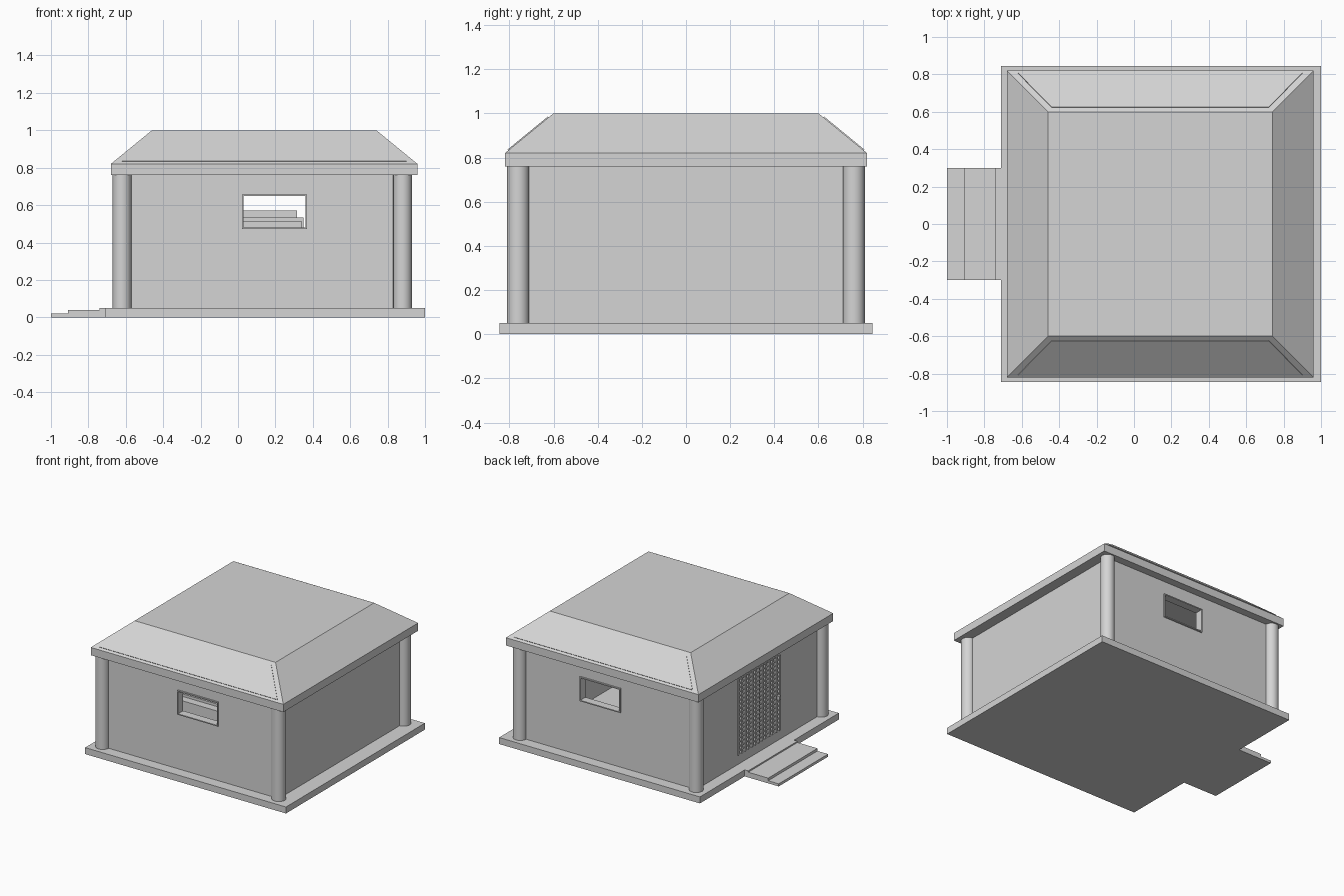
import bpy, bmesh
from mathutils import Vector

cube = bpy.data.objects.get("Cube")
if cube:
    bpy.data.objects.remove(cube, do_unlink=True)

GREY = (0.66, 0.66, 0.66, 1)
mat = bpy.data.materials.new("light grey")
mat.use_nodes = True
mat.diffuse_color = GREY
mat.node_tree.nodes["Principled BSDF"].inputs["Base Color"].default_value = GREY


def finish(name, bm):
    bmesh.ops.recalc_face_normals(bm, faces=bm.faces)
    mesh = bpy.data.meshes.new(name)
    bm.to_mesh(mesh)
    bm.free()
    mesh.materials.append(mat)
    obj = bpy.data.objects.new(name, mesh)
    bpy.context.collection.objects.link(obj)
    return obj


def add_box(bm, x, y, z):
    """Box from (min, max) pairs on each axis."""
    verts = bmesh.ops.create_cube(bm, size=1)["verts"]
    for v in verts:
        v.co = Vector([(lo + hi) / 2 + c * (hi - lo) for c, (lo, hi) in zip(v.co, (x, y, z))])
    return verts


def boxes(name, *parts):
    bm = bmesh.new()
    for part in parts:
        add_box(bm, *part)
    return finish(name, bm)


def cut(obj, cutter):
    mod = obj.modifiers.new("opening", "BOOLEAN")
    mod.operation = "DIFFERENCE"
    mod.solver = "EXACT"
    mod.object = cutter
    bpy.context.view_layer.objects.active = obj
    bpy.ops.object.modifier_apply(modifier=mod.name)
    bpy.data.objects.remove(cutter, do_unlink=True)


# Foundation and entrance steps
boxes("foundation", ((-0.71, 1.0), (-0.845, 0.845), (0, 0.05)))
STEP_Y = (-0.3, 0.3)
boxes("entrance_steps",
      ((-1.0, -0.91), STEP_Y, (0, 0.02)),
      ((-0.91, -0.74), STEP_Y, (0, 0.04)),
      ((-0.74, -0.70), STEP_Y, (0, 0.0505)))

# Hollow walls with a window front and back, and a doorway
X0, X1, Y1, T = -0.62, 0.88, 0.76, 0.05
WIN_X, WIN_Z = (0.03, 0.36), (0.48, 0.65)
DOOR_Y, DOOR_Z = (-0.25, 0.25), (0.12, 0.70)
walls = boxes("walls", ((X0, X1), (-Y1, Y1), (0.045, 0.765)))
cut(walls, boxes("room_cutter", ((X0 + T, X1 - T), (T - Y1, Y1 - T), (0.0, 0.9))))
cut(walls, boxes("window_cutter", (WIN_X, (-1, 1), WIN_Z)))
cut(walls, boxes("door_cutter", ((X0 - 0.1, X0 + 0.1), DOOR_Y, DOOR_Z)))

# Thin window surrounds
LIP = 0.008
for name, side in (("front_window_frame", -1), ("back_window_frame", 1)):
    ys = tuple(sorted((side * (Y1 - T), side * (Y1 + 0.012))))
    full = (WIN_X[0] - LIP, WIN_X[1] + LIP)
    boxes(name,
          (full, ys, (WIN_Z[1], WIN_Z[1] + LIP)),
          (full, ys, (WIN_Z[0] - LIP, WIN_Z[0])),
          ((full[0], WIN_X[0]), ys, WIN_Z),
          ((WIN_X[1], full[1]), ys, WIN_Z))

# Lattice door with a handle
COLS, ROWS, BAR = 12, 18, 0.009
lattice = []
for i in range(COLS + 1):
    y = DOOR_Y[0] + (DOOR_Y[1] - DOOR_Y[0]) * i / COLS
    lattice.append(((X0 - 0.006, X0 + 0.015), (y - BAR, y + BAR), DOOR_Z))
for i in range(ROWS + 1):
    z = DOOR_Z[0] + (DOOR_Z[1] - DOOR_Z[0]) * i / ROWS
    lattice.append(((X0 - 0.002, X0 + 0.012), DOOR_Y, (z - BAR / 2, z + BAR / 2)))
boxes("lattice_door", *lattice)
boxes("door_handle", ((X0 - 0.025, X0), (-0.235, -0.215), (0.37, 0.40)))

# Round corner columns
for sx, x in (("right", X0), ("left", X1)):
    for sy, y in (("front", -Y1), ("back", Y1)):
        bm = bmesh.new()
        bmesh.ops.create_cone(bm, cap_ends=True, segments=24, radius1=0.05, radius2=0.05, depth=0.72)
        bmesh.ops.translate(bm, verts=bm.verts, vec=(x, y, 0.405))
        column = finish(f"{sy}_{sx}_column", bm)
        bpy.ops.object.select_all(action="DESELECT")
        column.select_set(True)
        bpy.context.view_layer.objects.active = column
        bpy.ops.object.shade_smooth_by_angle()

# Eave slab and hipped roof with a flat top
EAVE_X, EAVE_Y = (-0.68, 0.96), (-0.82, 0.82)
boxes("eave", (EAVE_X, EAVE_Y, (0.76, 0.82)))
bm = bmesh.new()
for v in add_box(bm, EAVE_X, EAVE_Y, (0.82, 1.0)):
    if v.co.z > 0.9:
        v.co.x += 0.22 if v.co.x < 0 else -0.22
        v.co.y += 0.22 if v.co.y < 0 else -0.22
finish("roof", bm)

# Thin panels on the front and back slopes
PANEL = ((-0.62, -0.805, 0.832), (0.90, -0.805, 0.832), (0.72, -0.622, 0.982), (-0.44, -0.622, 0.982))
for name, side in (("front_roof_panel", 1), ("back_roof_panel", -1)):
    bm = bmesh.new()
    face = bm.faces.new([bm.verts.new((x, y * side, z)) for x, y, z in PANEL])
    top = bmesh.ops.extrude_face_region(bm, geom=[face])["geom"]
    bmesh.ops.translate(bm, verts=[g for g in top if isinstance(g, bmesh.types.BMVert)],
                        vec=(0, -0.003 * side, 0.004))
    finish(name, bm)

# Stepped counter inside the room
boxes("counter",
      ((-0.1, 0.315), (-0.50, -0.30), (0.05, 0.57)),
      ((-0.1, 0.35), (-0.58, -0.50), (0.05, 0.535)),
      ((-0.1, 0.34), (-0.64, -0.58), (0.05, 0.515)))
